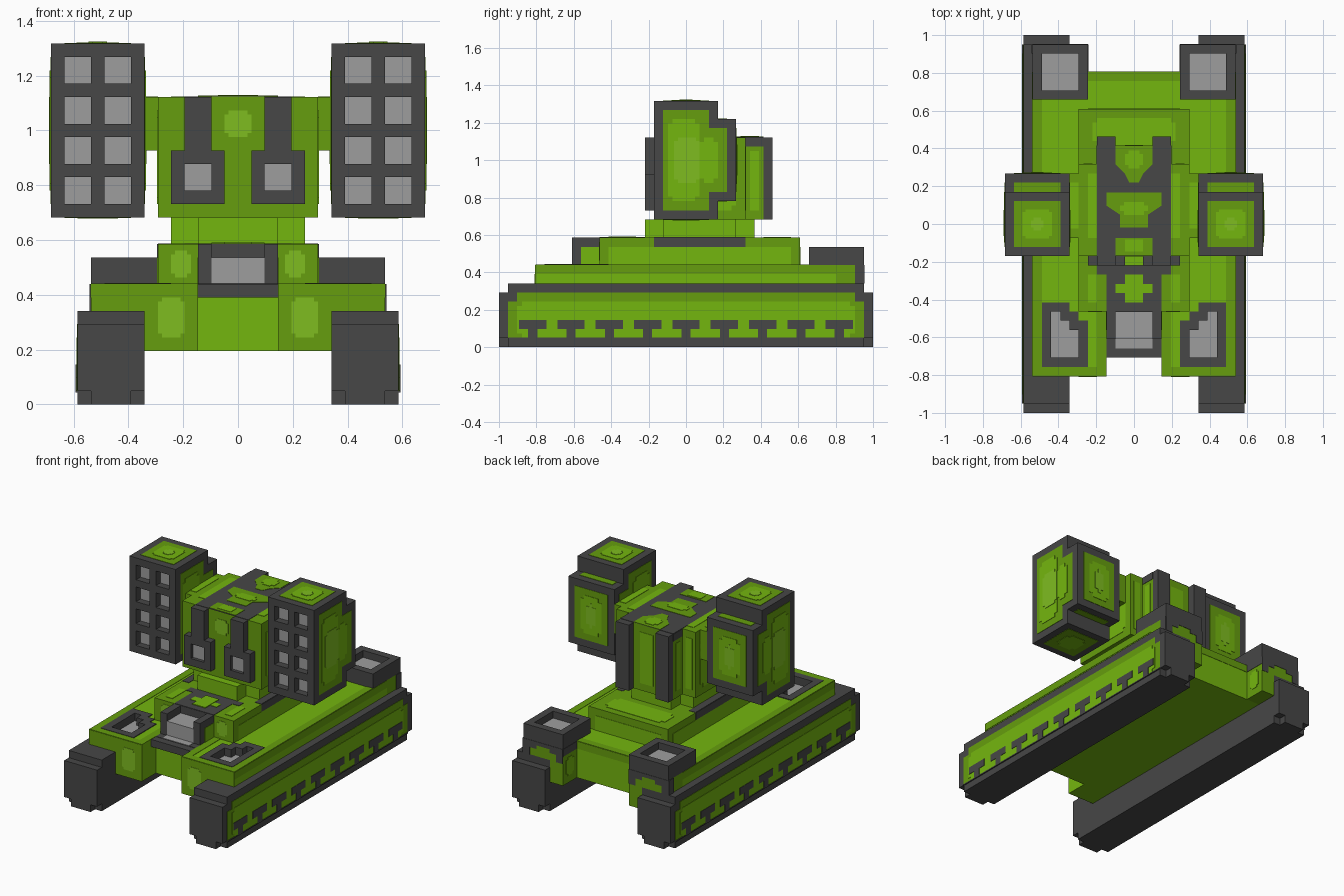
import bpy, bmesh
from mathutils import Vector

if "Cube" in bpy.data.objects:
    bpy.data.objects.remove(bpy.data.objects["Cube"])

V = 2 / 41          # one block of the model; all sizes below are in blocks
T = 0.05            # thickness of one painted plate layer


def material(name, rgb):
    m = bpy.data.materials.new(name)
    m.diffuse_color = [((c / 255 + 0.055) / 1.055) ** 2.4 for c in rgb] + [1]
    m.use_nodes = True
    m.node_tree.nodes["Principled BSDF"].inputs["Base Color"].default_value = m.diffuse_color
    return m


DARK = material("dark green", (102, 158, 14))
MID = material("leaf green", (116, 182, 15))
PALE = material("pale green", (126, 188, 32))
GREY = material("charcoal grey", (71, 71, 71))
LIGHT = material("light grey", (158, 158, 158))


def prism(name, axis, pts, lo, hi, mat, mirror=False):
    """Extrude an outline along an axis; optionally repeat it across x = 0."""
    bm = bmesh.new()
    for s in ((1, -1) if mirror else (1,)):
        rings = []
        for d in (lo, hi):
            ring = []
            for u, w in pts:
                x, y, z = {'x': (d, u, w), 'y': (u, d, w), 'z': (u, w, d)}[axis]
                ring.append(bm.verts.new(Vector((x * s, y, z)) * V))
            rings.append(ring)
        a, b = rings
        bm.faces.new(a)
        bm.faces.new(b)
        for i in range(len(a)):
            j = (i + 1) % len(a)
            bm.faces.new((a[i], a[j], b[j], b[i]))
    bmesh.ops.recalc_face_normals(bm, faces=bm.faces)
    me = bpy.data.meshes.new(name)
    bm.to_mesh(me)
    bm.free()
    me.materials.append(mat)
    ob = bpy.data.objects.new(name, me)
    bpy.context.collection.objects.link(ob)
    return ob


def rect(u0, u1, w0, w1, c=0):
    """Rectangle outline, with stepped corners of size c."""
    if not c:
        return [(u0, w0), (u1, w0), (u1, w1), (u0, w1)]
    return [(u0 + c, w0), (u1 - c, w0), (u1 - c, w0 + c), (u1, w0 + c),
            (u1, w1 - c), (u1 - c, w1 - c), (u1 - c, w1), (u0 + c, w1),
            (u0 + c, w1 - c), (u0, w1 - c), (u0, w0 + c), (u0 + c, w0 + c)]


def box(name, x0, x1, y0, y1, z0, z1, mat, mirror=False):
    return prism(name, 'z', rect(x0, x1, y0, y1), z0, z1, mat, mirror)


def plate(name, face, pos, pts, mat, level=1, mirror=False):
    """Thin painted plate on a face such as '+x' or '-y'."""
    s = 1 if face[0] == '+' else -1
    return prism(name, face[1], pts, pos - s * 0.02, pos + s * T * level, mat, mirror)


def nested(name, face, pos, r, mats, step=1, mirror=True, c=0.5, level=1):
    """Plates inside each other, each one smaller by step."""
    for i, m in enumerate(mats):
        d = i * step
        plate(f"{name}_{i + 1}", face, pos, rect(r[0] + d, r[1] - d, r[2] + d, r[3] - d, c if i else 0),
              m, level + i, mirror)


def cut(targets, cutter):
    """Cut a pit out of the targets, then drop the cutter."""
    for ob in targets:
        mod = ob.modifiers.new("pit", 'BOOLEAN')
        mod.operation, mod.solver, mod.object = 'DIFFERENCE', 'EXACT', cutter
        mod.material_mode = 'TRANSFER'
        bpy.context.view_layer.update()
        dg = bpy.context.evaluated_depsgraph_get()
        me = bpy.data.meshes.new_from_object(ob.evaluated_get(dg))
        ob.modifiers.clear()
        ob.data = me
    bpy.data.objects.remove(cutter)


# Tracks
prism("track", 'z', rect(7, 12, -20.5, 20.5), 1, 6, GREY, True)
prism("track_foot", 'z', rect(7, 12, -20.5, 20.5, 1), 0, 1, GREY, True)
box("track_top", 7, 12, -19.5, 19.5, 6, 7, GREY, True)
plate("track_panel", '+x', 12, [(-19.5, 1), (19.5, 1), (19.5, 5), (18.5, 5), (18.5, 6),
                                (-18.5, 6), (-18.5, 5), (-19.5, 5)], DARK, 1, True)
plate("track_panel_inner", '+x', 12, rect(-18.5, 18.5, 1, 5, 0.5), MID, 2, True)
for k in range(-4, 5):
    y = k * 4.2
    plate("track_tee", '+x', 12, [(y - .5, 1), (y + .5, 1), (y + .5, 2), (y + 1.5, 2), (y + 1.5, 3),
                                  (y - 1.5, 3), (y - 1.5, 2), (y - .5, 2)], GREY, 3, True)
plate("track_lower_edge", '+x', 12, rect(-19.5, 19.5, 0.9, 1.05), GREY, 3, True)

# Hull with a notch at the front
hull = prism("hull", 'z', [(-11, -16.5), (-3, -16.5), (-3, -13.5), (3, -13.5), (3, -16.5),
                           (11, -16.5), (11, 16.5), (-11, 16.5)], 4, 9, MID)
rims = [plate("hull_side_rim", '+z', 9, rect(10, 11, -16.5, 13.5), DARK, 1, True),
        plate("hull_front_rim", '+z', 9, rect(3, 10, -16.5, -15.5), DARK, 1, True),
        plate("hull_inner_rim", '+z', 9, rect(3, 4, -15.5, -9.5), DARK, 1, True)]
plate("hull_rear_rim", '+z', 9, rect(-5, 5, 15.5, 16.5), DARK)
plate("hull_side_band", '+x', 11, rect(-16.5, 16.5, 8, 9), DARK, 1, True)
plate("hull_front_paint", '-y', -16.5, rect(3, 11, 4, 9), DARK, 1, True)
plate("hull_front_patch", '-y', -16.5, rect(4, 6, 5, 8, 0.3), PALE, 2, True)
plate("hull_rear_band", '+y', 16.5, rect(-5, 5, 8, 9), DARK)

# Front intakes sunk into the hull
frame = plate("intake_frame", '+z', 9, [(5, -15.5), (10, -15.5), (10, -8.5), (7, -8.5), (7, -9.5),
                                        (6, -9.5), (6, -10.5), (5, -10.5)], GREY, 2, True)
pit = [(6, -14.5), (9, -14.5), (9, -9.5), (8, -9.5), (8, -10.5), (7, -10.5), (7, -11.5), (6, -11.5)]
cut([hull, frame], prism("intake_cutter", 'z', pit, 8, 10, GREY, True))
plate("intake_floor", '+z', 8, pit, LIGHT, 1, True)

# Rear exhaust posts
box("exhaust_base_inner", 5, 7, 16.5, 19.5, 4, 9, DARK, True)
box("exhaust_base_outer", 7, 11, 16.5, 19.5, 7, 9, DARK, True)
plate("exhaust_base_patch", '-x', 5, rect(17.2, 18.8, 5, 7.5, 0.3), MID, 1, True)
post = box("exhaust_post", 5, 11, 13.5, 19.5, 9, 11, GREY, True)
cut([post], box("exhaust_cutter", 6, 10, 14.5, 18.5, 10, 12, GREY, True))
plate("exhaust_floor", '+z', 10, rect(6, 10, 14.5, 18.5), LIGHT, 1, True)
plate("exhaust_drip_rear", '+y', 19.5, [(5, 9), (5, 7), (6, 7), (6, 8), (7, 8), (7, 8.5), (9, 8.5),
                                        (9, 8), (10, 8), (10, 7), (11, 7), (11, 9)], GREY, 1, True)
plate("exhaust_drip_side", '+x', 11, rect(18.5, 19.5, 7, 9), GREY, 2, True)
plate("exhaust_drip_inner", '-x', 5, rect(16.5, 19.5, 8, 9), GREY, 1, True)

# Upper deck
box("deck", -6, 6, -9.5, 12.5, 9, 12, DARK)
plate("deck_rear_paint", '+z', 12, rect(-4.5, 4.5, 8.5, 11.5, 0.5), MID)
plate("deck_front_patch", '+z', 12, rect(4, 5, -8.5, -5.5), MID, 1, True)
plate("deck_side_paint", '+x', 6, rect(-8.5, 11.5, 9, 11), MID, 1, True)
plate("deck_side_trim", '+x', 6, rect(-3.5, 6.5, 11, 12), GREY, 1, True)
plate("deck_top_trim", '+z', 12, rect(5, 6, -3.5, 6.5), GREY, 1, True)
plate("deck_nose_patch", '-y', -9.5, rect(3.5, 5, 9.5, 11.5, 0.3), PALE, 1, True)
plate("deck_rear_face", '+y', 12.5, rect(-5, 5, 9, 11), MID)
plate("deck_stripe", '+z', 12, [(-3, -9.5), (3, -9.5), (3, -5.5), (4, -5.5), (4, -4.5),
                                (-4, -4.5), (-4, -5.5), (-3, -5.5)], GREY)
plate("deck_cross_wide", '+z', 12, rect(-2, 2, -7.5, -6.5), MID, 2)
plate("deck_cross_long", '+z', 12, rect(-1, 1, -8.5, -5.5), MID, 3)

# Nose: grey block held in a dark frame
box("nose_lip", -3, 3, -14.5, -13.5, 8, 9, GREY)
plate("nose_sill", '+z', 9, rect(-3, 3, -13.5, -12.5), GREY)
plate("nose_sill_glass", '+z', 9, rect(-2, 2, -13.5, -12.5), LIGHT, 2)
box("nose_cheek", 2, 3, -12.5, -9.5, 9, 12, GREY, True)
plate("nose_cheek_paint", '+x', 3, rect(-11.5, -9.5, 9, 11), MID, 1, True)
box("nose_block", -2, 2, -12.5, -9.5, 9, 11, LIGHT)
plate("nose_back", '-y', -9.5, rect(-2, 2, 11, 12), GREY)

# Neck
box("neck_wide", -5, 5, -2.5, 5.5, 12, 14, MID)
box("neck_long", -3, 3, -4.5, 7.5, 12, 14, MID)

# Turret body and rear pack
box("turret", -6, 6, -3.5, 6.5, 14, 23, DARK)
box("turret_pack", -4, 4, 6.5, 8.5, 14, 23, DARK)
box("rear_fin", 2, 4, 8.5, 9.5, 14, 23, GREY, True)
plate("turret_front_patch", '-y', -3.5, rect(-1, 1, 20, 22, 0.3), PALE)
plate("turret_side_paint", '+x', 6, rect(-2.5, 5.5, 15, 22, 0.5), MID, 1, True)
plate("turret_corner_paint", '+y', 6.5, rect(4.5, 5.5, 15, 22), MID, 1, True)
plate("pack_side_trim", '+x', 4, rect(6.5, 8.5, 22, 23), GREY, 1, True)
plate("pack_side_paint", '+x', 4, rect(7, 8, 15, 21.5), MID, 1, True)
plate("pack_rear_paint", '+y', 8.5, rect(-1, 1, 15, 22), MID)
plate("turret_top_paint", '+z', 23, rect(4, 5, -1.5, 5.5), MID, 1, True)
plate("turret_top_stripe", '+z', 23, rect(-4, 4, -3.5, 8.5), GREY)
top_marks = [("rear", [(-2, 8.5), (-2, 6.5), (-1, 5.5), (-.5, 4.5), (.5, 4.5), (1, 5.5), (2, 6.5), (2, 8.5)],
              rect(-1, 1, 6, 8, 0.4)),
             ("middle", [(-3, 3.4), (-3, 2), (-1.5, 1), (-1.5, -.4), (1.5, -.4), (1.5, 1), (3, 2), (3, 3.4)],
              rect(-1.5, 1.5, 1, 2.4, 0.4)),
             ("front", rect(-2, 2, -3.4, -1.5), rect(-1, 1, -3, -1.7))]
for name, outer, inner in top_marks:
    plate(f"turret_{name}_mark", '+z', 23, outer, DARK, 2)
    plate(f"turret_{name}_mark_inner", '+z', 23, inner, MID, 3)

# Front guns
box("gun_strap", 2, 4, -4.5, -3.5, 19, 23, GREY, True)
gun = box("gun_block", 1, 5, -4.5, -3.5, 15, 19, GREY, True)
cut([gun], box("gun_cutter", 2, 4, -5, -4, 16, 18, GREY, True))
plate("gun_bore", '-y', -4, rect(2, 4, 16, 18), LIGHT, 1, True)

# Launcher arms
box("launcher_arm", 6, 7, -1.5, 5.5, 19, 23, DARK, True)
plate("arm_top_paint", '+z', 23, rect(6, 7, -0.5, 4.5), MID, 1, True)

# Launchers with a two by four grid of sunken cells
pod = box("launcher", 7, 14, -3.5, 3.5, 14, 27, GREY, True)
for x in (8, 11):
    for z in (15, 18, 21, 24):
        cut([pod], box("cell_cutter", x, x + 2, -4, -2.5, z, z + 2, GREY, True))
        plate("launcher_cell", '-y', -2.5, rect(x, x + 2, z, z + 2), LIGHT, 1, True)
box("launcher_rear", 7, 14, 3.5, 5.5, 16, 25, GREY, True)
for face, pos in (('+x', 14), ('-x', 7)):
    plate("launcher_side", face, pos, rect(-2.5, 2.5, 15, 26), DARK, 1, True)
    plate("launcher_side_rear", face, pos, rect(2.5, 4.5, 17, 24), DARK, 1, True)
    plate("launcher_side_inner", face, pos, rect(-2, 1.5, 16, 25, 0.5), MID, 2, True)
    plate("launcher_side_middle", face, pos, rect(1.5, 3.5, 18, 23, 0.5), MID, 2, True)
    plate("launcher_side_patch", face, pos, rect(-1.3, 1.5, 18, 23, 0.4), PALE, 3, True)
nested("launcher_top", '+z', 27, (8, 13, -2.5, 2.5), (DARK, MID, PALE), 0.9, c=0.3)
nested("launcher_bottom", '-z', 14, (8, 13, -2.5, 2.5), (DARK, MID), 1)
nested("launcher_back", '+y', 5.5, (8, 13, 17, 24), (DARK, MID, PALE), 0.9)
plate("launcher_rear_top", '+z', 25, rect(8, 13, 3.5, 4.5), DARK, 1, True)
plate("launcher_rear_bottom", '-z', 16, rect(8, 13, 3.5, 4.5), DARK, 1, True)
